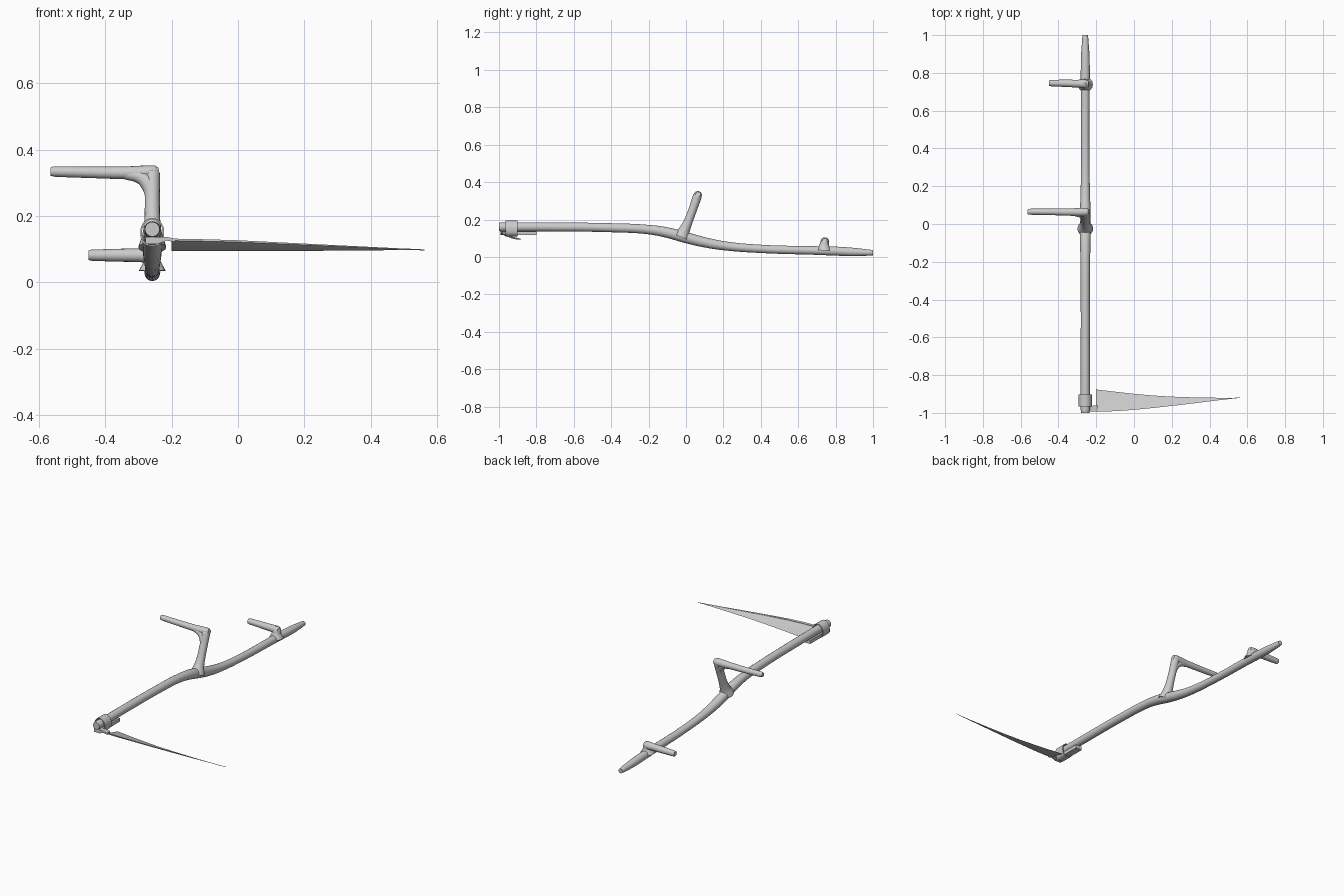
import bpy, bmesh, math

if "Cube" in bpy.data.objects:
    bpy.data.objects.remove(bpy.data.objects["Cube"])

CX = -0.258  # shaft centre line


def finish(ob, angle=35):
    bpy.ops.object.select_all(action='DESELECT')
    ob.select_set(True)
    bpy.context.view_layer.objects.active = ob
    bpy.ops.object.shade_smooth_by_angle(angle=math.radians(angle))
    return ob


def loft(name, rings, closed=True):
    """Skin a list of equal-length point rings, capping both ends."""
    bm = bmesh.new()
    vs = [[bm.verts.new(p) for p in r] for r in rings]
    n = len(rings[0])
    pairs = list(zip(vs, vs[1:])) if closed else list(zip(vs, vs[1:] + vs[:1]))
    for a, b in pairs:
        for i in range(n):
            bm.faces.new((a[i], a[(i + 1) % n], b[(i + 1) % n], b[i]))
    if closed:
        bm.faces.new(vs[0])
        bm.faces.new(vs[-1])
    bmesh.ops.recalc_face_normals(bm, faces=bm.faces)
    me = bpy.data.meshes.new(name)
    bm.to_mesh(me)
    bm.free()
    ob = bpy.data.objects.new(name, me)
    bpy.context.collection.objects.link(ob)
    return finish(ob)


def tube(name, pts):
    """Round tapered tube through (x, y, z, radius) points."""
    cu = bpy.data.curves.new(name, 'CURVE')
    cu.dimensions = '3D'
    cu.bevel_depth = 1.0
    cu.bevel_resolution = 6
    cu.resolution_u = 8
    cu.use_fill_caps = True
    sp = cu.splines.new('BEZIER')
    sp.radius_interpolation = 'CARDINAL'
    sp.bezier_points.add(len(pts) - 1)
    for bp, (x, y, z, r) in zip(sp.bezier_points, pts):
        bp.co = (x, y, z)
        bp.radius = r
        bp.handle_left_type = bp.handle_right_type = 'AUTO'
    ob = bpy.data.objects.new(name, cu)
    bpy.context.collection.objects.link(ob)
    bpy.ops.object.select_all(action='DESELECT')
    ob.select_set(True)
    bpy.context.view_layer.objects.active = ob
    bpy.ops.object.convert(target='MESH')
    return finish(bpy.context.view_layer.objects.active, 50)


def box_ring(x0, x1, y, z0, z1):
    return [(x0, y, z0), (x1, y, z0), (x1, y, z1), (x0, y, z1)]


# Curved wooden shaft
shaft = [(-1, .160, .022), (-.985, .160, .024), (-.7, .160, .024), (-.4, .156, .024),
         (-.2, .146, .025), (-.1, .130, .028), (0, .103, .029), (.1, .078, .027),
         (.2, .060, .024), (.4, .043, .022), (.7, .034, .023), (.8, .031, .024),
         (.9, .026, .022), (.985, .023, .016), (1, .0225, .014)]
tube("shaft", [(CX, y, z, r) for y, z, r in shaft])

# Middle handle: branch rising from the shaft, then a side grip
tube("middle_branch", [(CX, -.025, .105, .042), (CX, -.010, .140, .031), (CX, .008, .18, .0245),
                       (CX, .035, .25, .0225), (CX, .054, .305, .0235), (CX, .062, .330, .0225),
                       (CX, .0645, .341, .014)])
tube("middle_grip", [(-.238, .0645, .334, .014), (-.247, .064, .332, .0205), (-.28, .063, .330, .022),
                     (-.33, .063, .330, .0195), (-.42, .064, .331, .0175),
                     (-.555, .065, .334, .0155), (-.565, .065, .334, .0125)])
tube("middle_fillet", [(CX - .002, .035, .25, .018), (-.268, .048, .29, .022),
                       (-.288, .056, .314, .021), (-.34, .062, .327, .016)])

# Rear handle: short stub and side grip
tube("rear_stub", [(CX, .738, .035, .040), (CX, .739, .060, .027), (CX, .741, .082, .0215),
                   (CX, .742, .098, .014), (CX, .742, .105, .006)])
tube("rear_grip", [(-.242, .742, .082, .017), (-.258, .742, .082, .0225), (-.30, .743, .082, .0205),
                   (-.37, .745, .082, .019), (-.443, .746, .082, .0165), (-.450, .746, .082, .0145)])

# Hollow clamping collar, squarer towards the tang


def collar_ring(y, a, b):
    pts = []
    for i in range(40):
        c, s = math.cos(i * math.tau / 40), math.sin(i * math.tau / 40)
        e = 1 if s >= 0 else .75
        pts.append((CX + a * math.copysign(abs(c) ** e, c), y,
                    .152 + b * math.copysign(abs(s) ** e, s)))
    return pts


loft("collar", [collar_ring(-.966, .036, .042), collar_ring(-.902, .036, .042),
                collar_ring(-.902, .031, .038), collar_ring(-.966, .031, .038)], closed=False)

# Flat tang clamped beneath the shaft
loft("tang", [box_ring(CX - .021, CX + .021, y, .116, .137) for y in (-.992, -.80)])

# Neck joining the tang to the back of the blade
neck = [(-.265, .117, .135, -.965), (-.237, .118, .136, -.965), (-.215, .126, .137, -.962),
        (-.190, .122, .132, -.962)]
loft("blade_neck", [[(x, -.993, z0), (x, y1, z0), (x, y1, z1), (x, -.993, z1)]
                    for x, z0, z1, y1 in neck])

# Blade: x, back y, back z, edge y, edge z
stations = [(-.20, -.993, .132, -.876, .095), (-.10, -.991, .130, -.888, .094),
            (0, -.984, .127, -.899, .094), (.10, -.974, .122, -.908, .094),
            (.20, -.963, .117, -.914, .095), (.32, -.949, .111, -.918, .096),
            (.44, -.934, .105, -.920, .097), (.53, -.924, .101, -.920, .098),
            (.562, -.9205, .0995, -.919, .0985)]
blade = []
for x, by, bz, ey, ez in stations:
    w = ey - by
    th = .002 + .004 * min(1, w / .1)
    mid = lambda t: (by + w * t, bz + (ez - bz) * t)
    ry, rz = mid(.10)
    my, mz = mid(.5)
    blade.append([(x, by, bz), (x, ry, rz), (x, ry, rz - th * .5), (x, my, mz - th * .5),
                  (x, ey, ez), (x, my, mz - th), (x, ry, rz - th * 1.3), (x, by, bz - th)])
loft("blade", blade)
